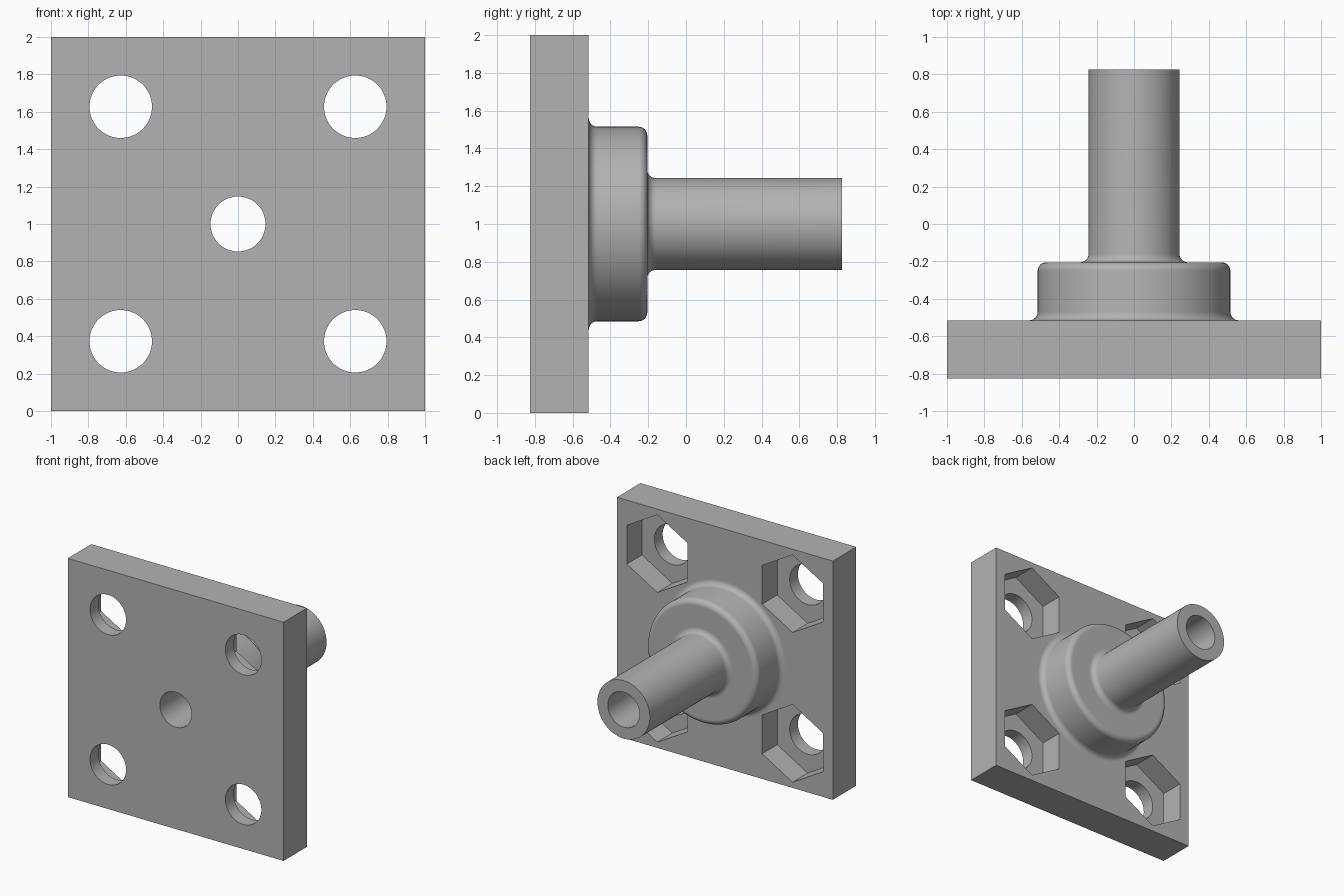
import bpy, bmesh, math
from mathutils import Matrix

if "Cube" in bpy.data.objects:
    bpy.data.objects.remove(bpy.data.objects["Cube"], do_unlink=True)

FRONT, FACE, STEP, END = -0.825, -0.515, -0.205, 0.825   # stations along y
PLATE_R, BOSS_R, TUBE_R, BORE_R = 1.0, 0.515, 0.243, 0.147
BOLT, BOLT_R, HEX_R, POCKET = 0.627, 0.167, 0.325, 0.2
FILLET = 0.045

steel = bpy.data.materials.new("grey_steel")
steel.use_nodes = True
grey = (0.45, 0.45, 0.45, 1)
steel.diffuse_color = grey
steel.node_tree.nodes["Principled BSDF"].inputs["Base Color"].default_value = grey


def add_object(name, bm):
    bmesh.ops.recalc_face_normals(bm, faces=bm.faces)
    mesh = bpy.data.meshes.new(name)
    bm.to_mesh(mesh)
    bm.free()
    mesh.materials.append(steel)
    obj = bpy.data.objects.new(name, mesh)
    bpy.context.collection.objects.link(obj)
    return obj


def prism(name, sides, radius, x, z, y0, y1):
    """Prism lying along y, with a corner pointing along x."""
    bm = bmesh.new()
    place = Matrix.Translation((x, (y0 + y1) / 2, z)) @ Matrix.Rotation(math.pi / 2, 4, "X")
    bmesh.ops.create_cone(bm, cap_ends=True, segments=sides, radius1=radius,
                          radius2=radius, depth=y1 - y0, matrix=place)
    return add_object(name, bm)


def arc(r, y, start, end, steps=8):
    """Quarter round in the (radius, y) plane."""
    angles = [math.radians(start + (end - start) * i / steps) for i in range(steps + 1)]
    return [(r + FILLET * math.cos(a), y + FILLET * math.sin(a)) for a in angles]


def lathe(name, profile, steps=96):
    """Spin a profile of (radius, y) points about the y axis at z = 1."""
    bm = bmesh.new()
    verts = [bm.verts.new((r, y, 1)) for r, y in profile]
    edges = [bm.edges.new(pair) for pair in zip(verts, verts[1:])]
    bmesh.ops.spin(bm, geom=verts + edges, cent=(0, 0, 1), axis=(0, 1, 0),
                   angle=math.tau, steps=steps)
    bmesh.ops.remove_doubles(bm, verts=bm.verts, dist=1e-4)
    return add_object(name, bm)


def combine(target, tool, operation):
    mod = target.modifiers.new(operation.lower(), "BOOLEAN")
    mod.operation, mod.object, mod.solver = operation, tool, "EXACT"
    bpy.ops.object.select_all(action="DESELECT")
    bpy.context.view_layer.objects.active = target
    target.select_set(True)
    bpy.ops.object.modifier_apply(modifier=mod.name)
    bpy.data.objects.remove(tool, do_unlink=True)


# Square mounting plate
bm = bmesh.new()
bmesh.ops.create_cube(bm, size=1, matrix=Matrix.Translation((0, (FRONT + FACE) / 2, 1))
                      @ Matrix.Diagonal((2 * PLATE_R, FACE - FRONT, 2 * PLATE_R, 1)))
flange = add_object("flanged_spindle", bm)

# Boss and tube, with filleted roots and a rounded shoulder
root = FACE - 0.1
profile = [(0, root), (BOSS_R + FILLET, root)]
profile += arc(BOSS_R + FILLET, FACE + FILLET, 270, 180)
profile += arc(BOSS_R - FILLET, STEP - FILLET, 0, 90)
profile += arc(TUBE_R + FILLET, STEP + FILLET, 270, 180)
profile += [(TUBE_R, END), (0, END)]
combine(flange, lathe("boss_and_tube", profile), "UNION")

# Central bore
combine(flange, prism("bore_cutter", 64, BORE_R, 0, 1, FRONT - 0.1, END + 0.1), "DIFFERENCE")

# Bolt holes with hexagonal nut pockets in the back
for sx in (-1, 1):
    for sz in (-1, 1):
        x, z = sx * BOLT, 1 + sz * BOLT
        combine(flange, prism("bolt_cutter", 64, BOLT_R, x, z, FRONT - 0.1, FACE + 0.1), "DIFFERENCE")
        combine(flange, prism("nut_cutter", 6, HEX_R, x, z, FACE - POCKET, FACE + 0.1), "DIFFERENCE")

# Smooth round walls, keep the flat faces flat
bpy.ops.object.select_all(action="DESELECT")
flange.select_set(True)
bpy.context.view_layer.objects.active = flange
bpy.ops.object.shade_smooth_by_angle(angle=math.radians(30))
for face in flange.data.polygons:
    if abs(face.normal.y) > 0.999:
        face.use_smooth = False
